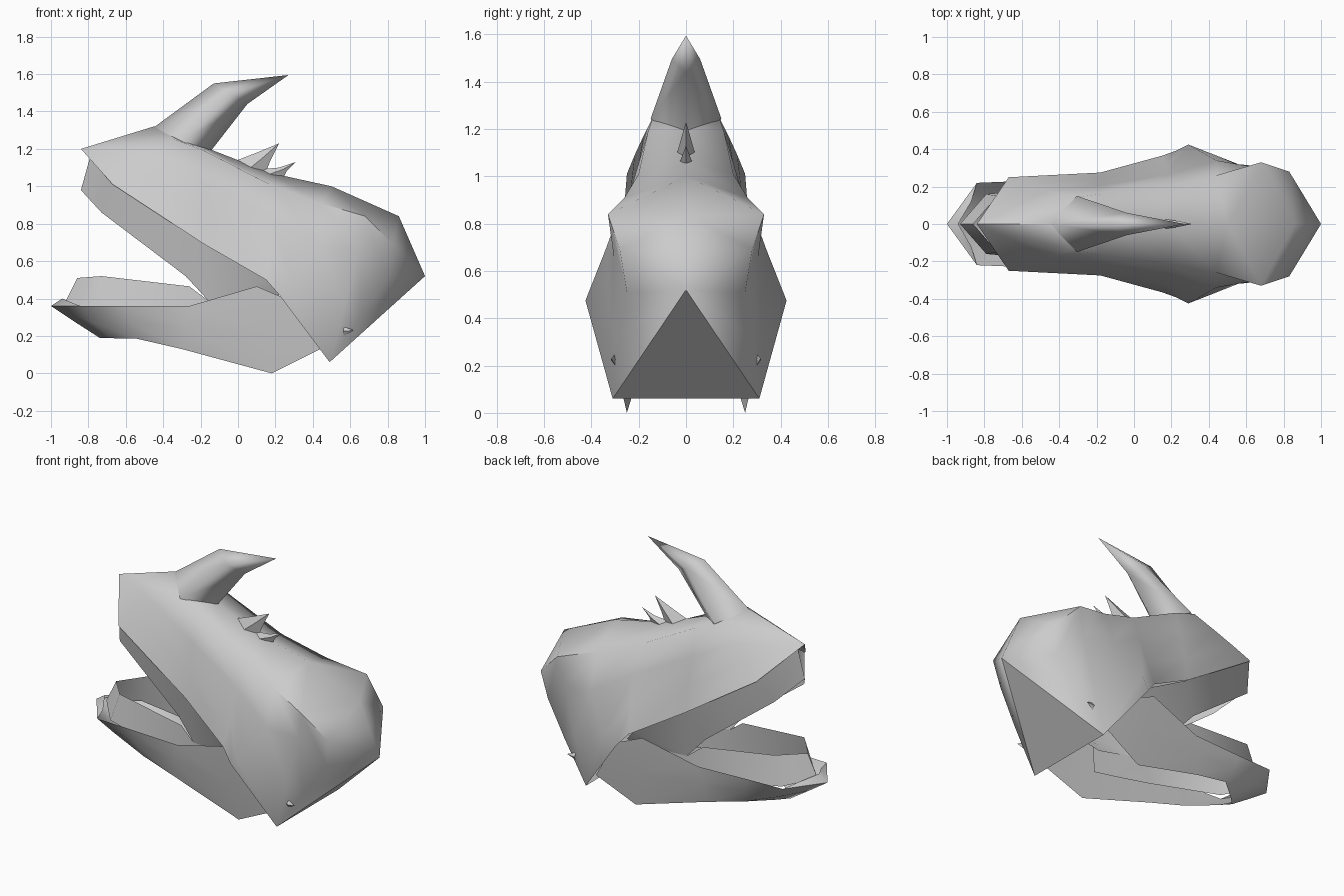
import bpy, bmesh, math

grey = bpy.data.materials.new("bone grey")
grey.diffuse_color = (0.6, 0.6, 0.6, 1)


def loft(name, sections, angle=62):
    """Skin rows of (x, y, z) points for one half and its mirror across y = 0."""
    bm = bmesh.new()
    for side in (1, -1):
        rows = [[bm.verts.new((x, y * side, z)) for x, y, z in row] for row in sections]
        for a, b in zip(rows, rows[1:]):
            for i in range(len(a) - 1):
                bm.faces.new((a[i], a[i + 1], b[i + 1], b[i]))
    bmesh.ops.remove_doubles(bm, verts=bm.verts[:], dist=0.0005)
    bmesh.ops.dissolve_degenerate(bm, dist=0.0005, edges=bm.edges[:])
    bmesh.ops.recalc_face_normals(bm, faces=bm.faces[:])
    mesh = bpy.data.meshes.new(name)
    bm.to_mesh(mesh)
    bm.free()
    mesh.materials.append(grey)
    ob = bpy.data.objects.new(name, mesh)
    bpy.context.collection.objects.link(ob)
    bpy.ops.object.select_all(action='DESELECT')
    ob.select_set(True)
    bpy.context.view_layer.objects.active = ob
    bpy.ops.object.shade_smooth_by_angle(angle=math.radians(angle))
    return ob


def spike(name, front, bend, tip, back_bend, back, w0, w1, angle=110):
    """Curved thorn in the xz plane: diamond base, thinner middle, pointed tip."""
    def ring(f, b, w):
        return [(f[0], 0, f[1]), ((f[0] + b[0]) / 2, w, (f[1] + b[1]) / 2), (b[0], 0, b[1])]
    return loft(name, [ring(front, back, w0), ring(bend, back_bend, w1), ring(tip, tip, 0)], angle)


# Head shell: each row runs from the top ridge down to the lip edge
snout, nape = (-.84, 0, 1.2), (1, 0, .52)
loft("head_shell", [
    [snout] * 5,
    [(-.45, 0, 1.32), (-.34, .14, 1.25), (-.45, .18, 1.17), (-.56, .217, 1.09), (-.67, .25, 1.01)],
    [(-.18, 0, 1.21), (-.18, .16, 1.19), (-.18, .205, 1.02), (-.18, .245, .85), (-.18, .275, .69)],
    [(.18, 0, 1.07), (.17, .2, 1.01), (.18, .265, .84), (.17, .32, .66), (.15, .365, .5)],
    [(.5, 0, 1.0), (.44, .26, .91), (.44, .34, .69), (.29, .425, .475), (.22, .39, .42)],
    [(.86, 0, .84), (.68, .33, .84), (.64, .305, .66), (.57, .315, .36), (.49, .31, .06)],
    [(.93, 0, .68), (.83, .28, .69), (.8, .25, .51), (.66, .285, .31), (.49, .31, .06)],
    [nape] * 4 + [(.49, .31, .06)],
])
# Flat plate under the back of the head
loft("head_base", [[nape, nape], [(.49, 0, .06), (.49, .31, .06)]])

# Horn and the two thorns behind it
spike("horn", (-.45, 1.315), (-.13, 1.55), (.27, 1.595), (.05, 1.44), (-.16, 1.17), .15, .06)
spike("large_thorn", (-.03, 1.13), (.1, 1.18), (.22, 1.23), (.17, 1.13), (.14, 1.05), .04, .022, 40)
spike("small_thorn", (.1, 1.09), (.22, 1.1), (.31, 1.13), (.26, 1.08), (.24, 1.04), .025, .015, 40)

# Small cheek thorns
loft("cheek_thorn", [
    [(.565, .3, .25), (.565, .318, .225), (.565, .3, .2), (.565, .29, .225), (.565, .3, .25)],
    [(.62, .315, .23)] * 5,
])

# Upper gum band hanging from the lip
loft("upper_gum", [
    [(-.79, 0, 1.16), (-.84, 0, .98)],
    [(-.67, .24, 1.012), (-.73, .15, .86)],
    [(-.18, .265, .692), (-.28, .2, .52)],
    [(.15, .31, .5), (-.16, .22, .39)],
    [(.22, .28, .42), (.08, .22, .34)],
])

# Lower jaw, an open U-shaped wall with a sloping chin
loft("lower_jaw", [
    [(-1, 0, .36), (-.88, 0, .28), (-.74, 0, .19)],
    [(-.84, .22, .36), (-.77, .16, .27), (-.68, .06, .188)],
    [(-.6, .23, .36), (-.57, .22, .27), (-.54, .18, .185)],
    [(-.26, .25, .36), (-.28, .24, .25), (-.3, .21, .13)],
    [(.1, .3, .465), (.14, .28, .22), (.18, .25, 0)],
    [(.3, .3, .38), (.37, .29, .25), (.44, .28, .13)],
])
# Lip at the jaw tip
loft("jaw_lip", [[(-1, 0, .36), (-.94, 0, .4)], [(-.84, .22, .36), (-.87, .12, .37)]])

# Lower gum band standing inside the jaw
loft("lower_gum", [
    [(-.86, 0, .51), (-.93, 0, .37)],
    [(-.73, .15, .52), (-.79, .16, .34)],
    [(-.26, .2, .465), (-.27, .21, .25)],
    [(-.16, .22, .39), (-.05, .23, .22)],
    [(.1, .25, .4), (.1, .24, .2)],
])
